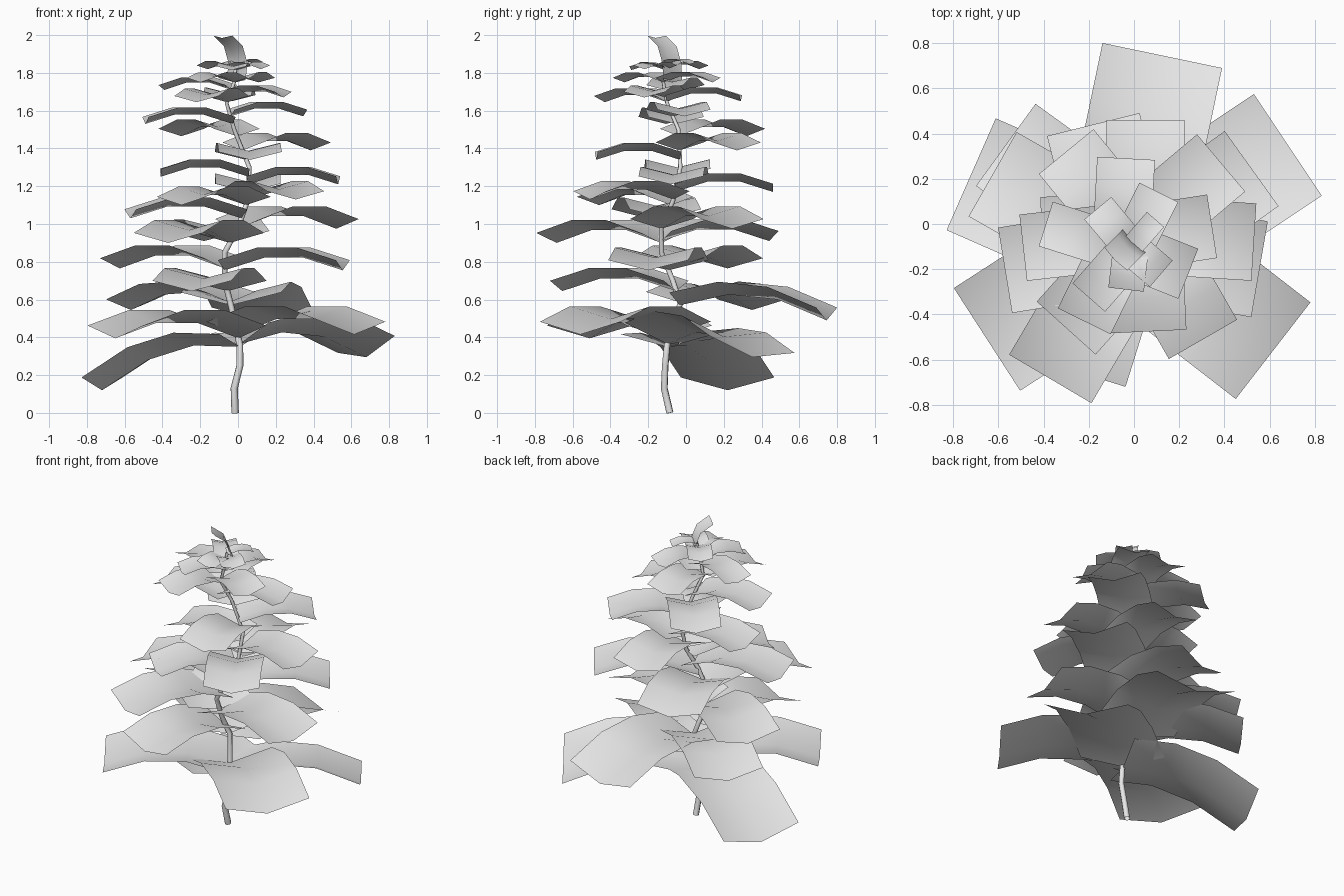
import bpy
from mathutils import Vector

if "Cube" in bpy.data.objects:
    bpy.data.objects.remove(bpy.data.objects["Cube"])

grey = bpy.data.materials.new("plain_grey")
grey.use_nodes = True
grey.diffuse_color = (0.8, 0.8, 0.8, 1)
grey.node_tree.nodes["Principled BSDF"].inputs["Base Color"].default_value = (0.8, 0.8, 0.8, 1)

# Winding trunk centre line
TRUNK = [Vector(p) for p in (
    (-.015, -.085, 0), (-.02, -.115, .13), (.01, -.11, .25), (.01, -.1, .36),
    (-.04, -.03, .58), (-.07, -.07, .7), (-.07, -.13, .85), (0, -.13, .98),
    (.05, -.07, 1.12), (.06, -.03, 1.3), (-.02, -.04, 1.5), (-.06, -.1, 1.64),
    (-.02, -.12, 1.75), (-.01, -.1, 1.85))]

# Bough width by height of the tip
WIDTHS = [(0, .54), (.49, .54), (.55, .44), (.95, .42), (1.1, .35), (1.4, .33),
          (1.64, .265), (1.7, .21), (1.78, .18), (1.82, .155), (1.85, .09)]


def trunk_at(z):
    for a, b in zip(TRUNK, TRUNK[1:]):
        if z <= b.z:
            return a.lerp(b, (z - a.z) / (b.z - a.z))


def width_at(z):
    for (z0, w0), (z1, w1) in zip(WIDTHS, WIDTHS[1:]):
        if z <= z1:
            return w0 + (w1 - w0) * (z - z0) / (z1 - z0)


def card(name, spine, side, keel):
    """Sheet along a spine, three points across, centre lower than the edges."""
    verts = []
    for p in spine:
        verts += [p - side + keel, p, p + side + keel]
    faces = [(i, i + 1, i + 4, i + 3)
             for r in range(len(spine) - 1) for i in (3 * r, 3 * r + 1)]
    mesh = bpy.data.meshes.new(name)
    mesh.from_pydata(verts, [], [f[::-1] for f in faces])
    mesh.shade_smooth()
    mesh.materials.append(grey)
    bpy.context.collection.objects.link(bpy.data.objects.new(name, mesh))


def bough(name, x, y, z, drop=0, roll=0):
    """Arched square bough from the trunk to the middle of its tip."""
    tip = Vector((x, y, z))
    base = trunk_at(z + drop)
    out = Vector((x - base.x, y - base.y, 0))
    width = width_at(z)
    side = Vector((out.y, -out.x, 0)).normalized() * width / 2
    side.z = roll
    spine = [base.lerp(tip, t / 3) for t in range(4)]
    for p in spine[1:3]:
        p.z += .105 * out.length
    card(name, spine, side, Vector((0, 0, .125 * width)))


# Trunk tube
curve = bpy.data.curves.new("trunk", "CURVE")
curve.dimensions = "3D"
curve.bevel_depth = .02
curve.bevel_resolution = 1
spline = curve.splines.new("POLY")
spline.points.add(len(TRUNK) - 1)
for point, p in zip(spline.points, TRUNK):
    point.co = (*p, 1)
    point.radius = 1 - .3 * p.z
curve.materials.append(grey)
bpy.context.collection.objects.link(bpy.data.objects.new("trunk", curve))

# Tip positions of the boughs, tier by tier (some with their own drop and roll)
TIERS = {
    "bottom": [(-.72, .22, .12, .23), (.68, .35, .295, .07, .045), (-.65, -.51, .395),
               (.615, -.56, .415), (.125, .745, .49, .08)],
    "lower": [(-.567, .35, .545, .04), (-.245, -.655, .645), (.555, -.2, .755),
              (-.625, .22, .765), (-.37, -.685, .9), (-.18, .44, .91), (.52, .245, .975)],
    "middle": [(-.57, -.205, 1.03), (-.3, -.46, 1.1), (.305, -.51, 1.13), (.05, .46, 1.17),
               (.53, -.08, 1.21), (-.41, -.05, 1.25), (.065, -.475, 1.34), (.385, .27, 1.39)],
    "upper": [(-.3, .32, 1.465), (-.49, -.105, 1.53), (.345, -.01, 1.57), (-.22, -.43, 1.645),
              (-.035, .29, 1.65), (.24, -.22, 1.67), (-.39, 0, 1.71)],
    "top": [(.11, .14, 1.75), (-.2, -.325, 1.75), (-.16, .07, 1.82), (.12, -.22, 1.82),
            (-.035, -.29, 1.815), (.095, .02, 1.845)],
}
for tier, tips in TIERS.items():
    for n, tip in enumerate(tips, 1):
        bough(f"{tier}_bough_{n}", *tip)

# Upright leader shoot curling toward the front
leader = [Vector(p) for p in ((-.015, -.075, 1.75), (-.005, -.08, 1.84),
                              (-.03, -.105, 1.93), (-.085, -.16, 1.985))]
card("leader_shoot", leader, Vector((-.05, .05, 0)), Vector((.005, .005, .012)))
